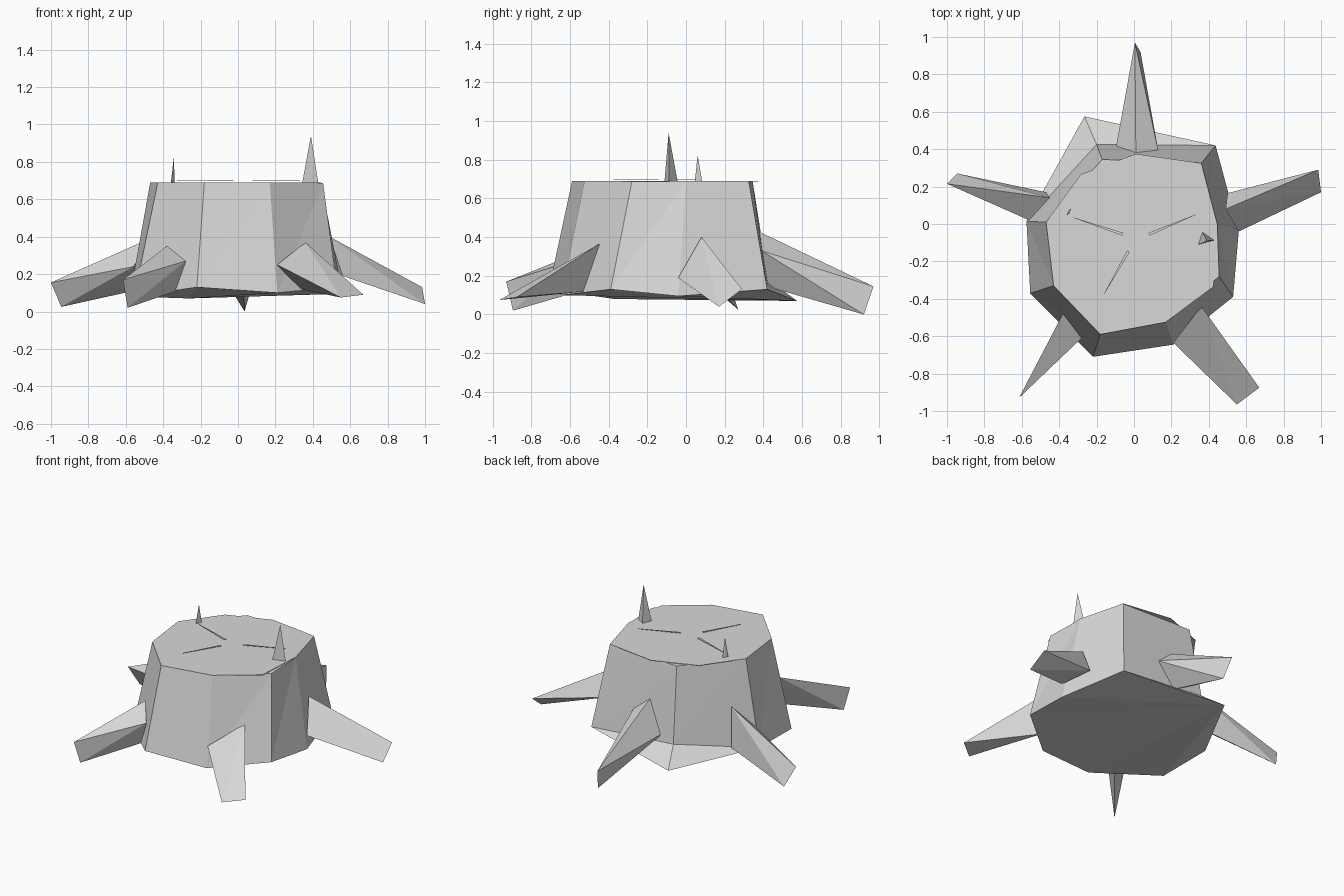
import bpy, bmesh
from mathutils import Vector

if "Cube" in bpy.data.objects:
    bpy.data.objects.remove(bpy.data.objects["Cube"])

wood = bpy.data.materials.new("plain_grey")
wood.diffuse_color = (0.69, 0.69, 0.69, 1)
wood.use_nodes = True
wood.node_tree.nodes["Principled BSDF"].inputs["Base Color"].default_value = wood.diffuse_color


def make(name, bm):
    """Turn a bmesh into a named, flat-shaded object."""
    bmesh.ops.recalc_face_normals(bm, faces=bm.faces[:])
    mesh = bpy.data.meshes.new(name)
    bm.to_mesh(mesh)
    bm.free()
    mesh.materials.append(wood)
    ob = bpy.data.objects.new(name, mesh)
    bpy.context.collection.objects.link(ob)
    return ob


def hull(name, points):
    """Faceted solid wrapped around a few corner points."""
    bm = bmesh.new()
    for p in points:
        bm.verts.new(p)
    bmesh.ops.convex_hull(bm, input=bm.verts[:])
    return make(name, bm)


# Stump body: uneven eight-sided tapering wall with a flared lip at the back left
rim = [(.36, .325), (.445, 0), (.455, -.28), (.17, -.525),
       (-.18, -.59), (-.43, -.33), (-.47, .01), (-.17, .345)]
foot = [(.436, .42, .13), (.56, -.04, .095), (.53, -.39, .13), (.21, -.645, .10),
        (-.22, -.71, .13), (-.555, -.37, .08), (-.575, .015, .10), (-.2, .425, .18)]
bm = bmesh.new()
top = [bm.verts.new((x, y, .687)) for x, y in rim]
low = [bm.verts.new(p) for p in foot]
lip = bm.verts.new((-.265, .575, .07))
bm.faces.new(top)
for i in range(8):
    j = (i + 1) % 8
    bm.faces.new((top[i], top[j], low[j]))
    bm.faces.new((top[i], low[j], low[i]))
bm.faces.new((low[6], low[7], lip))
bm.faces.new((low[7], low[0], lip))
for i in range(6):
    bm.faces.new((lip, low[i], low[i + 1]))
make("stump_body", bm)

# Cut top surface, slightly out of line with the rim at the back
cap = rim[:2] + [(.425, -.335)] + rim[3:7] + [(-.285, .265), (.01, .375)]
hull("cut_top", [(x, y, z) for x, y in cap for z in (.687, .691)])

# Roots: triangular at the trunk, narrowing to a chisel edge
hull("front_right_root", [(.36, -.44, .37), (.21, -.635, .25), (.33, -.51, .12),
                          (.67, -.875, .09), (.55, -.965, .075)])
hull("front_left_root", [(-.38, -.48, .35), (-.28, -.61, .27), (-.3, -.55, .12),
                         (-.615, -.93, .17), (-.59, -.895, .02)])
hull("right_root", [(.49, .08, .40), (.56, -.04, .19), (.5, .165, .22),
                    (.985, .29, .13), (1, .17, .04)])
hull("left_root", [(-.45, .14, .40), (-.56, .02, .24), (-.47, .17, .13),
                   (-1, .215, .155), (-.945, .27, .025)])
hull("back_root", [(.01, .375, .43), (-.1, .39, .22), (.13, .39, .33), (.03, .4, .15),
                   (.005, .97, .145), (.035, .92, 0)])

# Splinters standing on the cut top
hull("right_splinter", [(.365, -.042, .68), (.43, -.087, .68), (.342, -.112, .68),
                        (.39, -.09, .94)])
hull("left_splinter", [(-.338, .085, .68), (-.36, .045, .68), (-.352, .068, .68),
                       (-.343, .06, .825)])

# Thin cracks radiating over the cut top, widest near the middle
cracks = [((-.06, -.055), (-.325, .035)), ((.08, -.055), (.33, .05)),
          ((-.03, -.145), (-.16, -.375))]
for n, (a, b) in enumerate(cracks, 1):
    a, b = Vector(a), Vector(b)
    side = (b - a).orthogonal().normalized()
    outline = [a + side * .008, a - side * .008, b - side * .001, b + side * .001]
    hull(f"crack_{n}", [(p.x, p.y, z) for p in outline for z in (.699, .701)])
